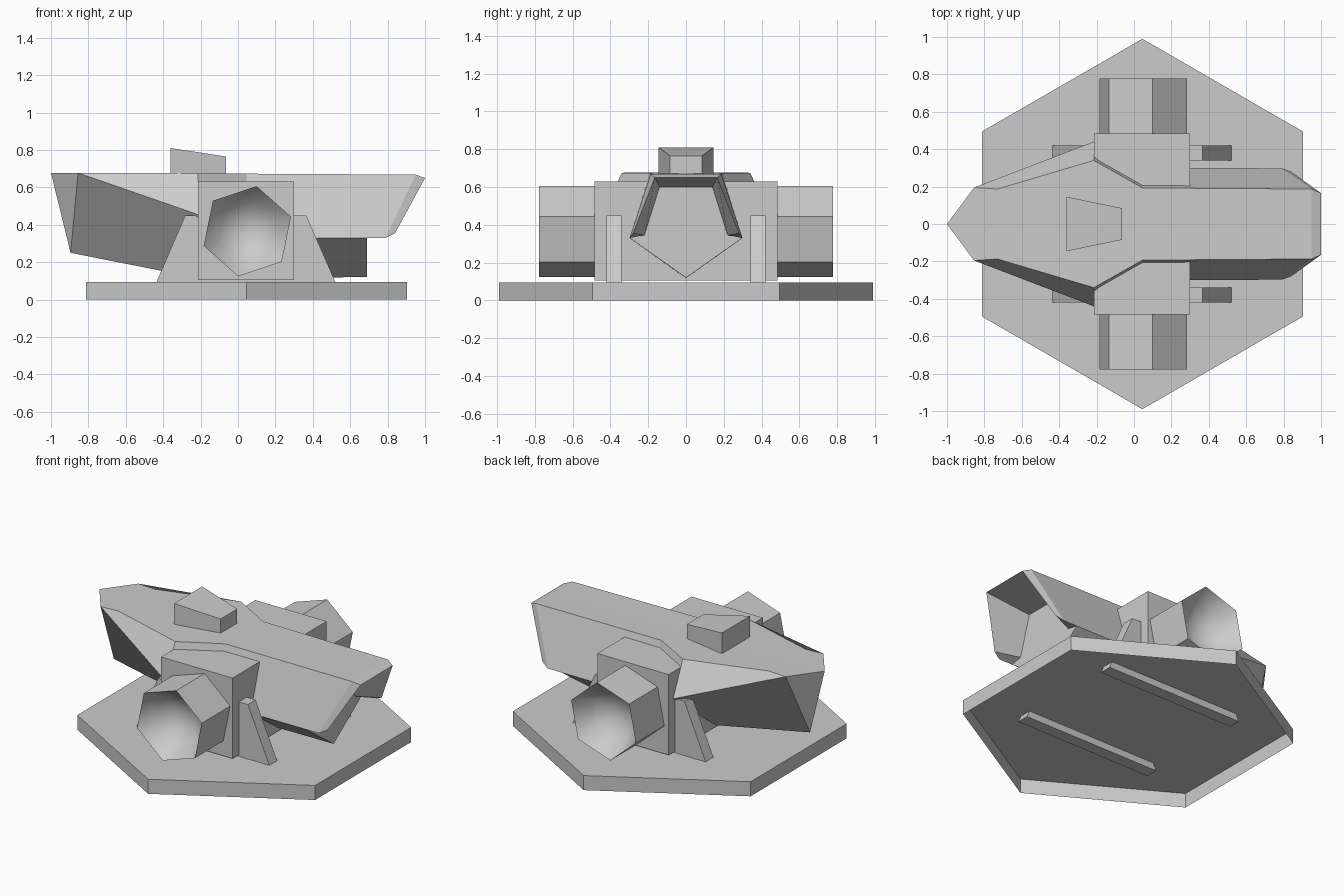
import bpy, bmesh
from math import sin, cos, radians

if "Cube" in bpy.data.objects:
    bpy.data.objects.remove(bpy.data.objects["Cube"])


def build(name, verts, faces, mirror=False):
    """Make a mesh object; mirror adds a welded copy across y = 0."""
    bm = bmesh.new()
    for s in ((1, -1) if mirror else (1,)):
        vs = [bm.verts.new((x, y * s, z)) for x, y, z in verts]
        for f in faces:
            bm.faces.new([vs[i] for i in f])
    bmesh.ops.remove_doubles(bm, verts=bm.verts, dist=0.0005)
    bmesh.ops.recalc_face_normals(bm, faces=bm.faces)
    me = bpy.data.meshes.new(name)
    bm.to_mesh(me)
    bm.free()
    ob = bpy.data.objects.new(name, me)
    bpy.context.collection.objects.link(ob)
    return ob


def bridge(n, a, b):
    """Quads joining ring a to ring b (start indices)."""
    return [(a + i, a + (i + 1) % n, b + (i + 1) % n, b + i) for i in range(n)]


def prism(name, profile, y0, y1):
    """Extrude an x-z profile along y."""
    n = len(profile)
    verts = [(x, y, z) for y in (y0, y1) for x, z in profile]
    return build(name, verts, bridge(n, 0, n) + [tuple(range(n)), tuple(range(n, 2 * n))])


# Hexagonal base, open underneath
R = 0.99
hexa = [(0.045 + R * sin(radians(60 * i)), R * cos(radians(60 * i))) for i in range(6)]
build("base_plate", [(x, y, z) for z in (0, 0.095) for x, y in hexa],
      bridge(6, 0, 6) + [tuple(range(6, 12))])

# Faceted hull with keel, pointed bow and hooded stern (half, mirrored)
hull = [
    (-1, 0, 0.677), (-0.855, 0.195, 0.677), (-0.73, 0.187, 0.677), (-0.895, 0, 0.25),
    (-0.215, 0.34, 0.675), (-0.215, 0.44, 0.455), (-0.215, 0, 0.115),
    (0.045, 0.193, 0.673), (0.045, 0.3, 0.33),
    (0.69, 0, 0.12), (0.69, 0.298, 0.33),
    (0.95, 0.187, 0.668), (0.79, 0.298, 0.33),
    (1, 0.165, 0.65), (0.84, 0.28, 0.355),
    (0.69, 0.14, 0.6), (0.69, 0.22, 0.345), (0.69, 0, 0.19),
    (0.95, 0, 0.668), (1, 0, 0.65), (0.69, 0, 0.6)]
build("hull", hull, [
    (0, 18, 11, 7, 4, 2, 1), (0, 1, 3), (1, 5, 6, 3), (1, 2, 4, 5),
    (4, 7, 8, 5), (5, 8, 6), (6, 8, 10, 9), (7, 11, 12, 10, 8),
    (11, 13, 14, 12), (18, 19, 13, 11), (19, 20, 15, 13), (13, 15, 16, 14),
    (12, 14, 16, 10), (10, 16, 17, 9), (20, 17, 16, 15)], mirror=True)

# Cabin with sloped roof
cabin = [(-0.36, 0.145), (-0.065, 0.085), (-0.065, -0.085), (-0.36, -0.145)]
build("cabin", [(x, y, 0.66) for x, y in cabin] +
      [(x, y, 0.81 if x < -0.2 else 0.765) for x, y in cabin],
      bridge(4, 0, 4) + [(0, 1, 2, 3), (4, 5, 6, 7)])

# Block through the hull that carries the pods
prism("engine_block", [(-0.215, 0.105), (0.3, 0.105), (0.3, 0.63), (-0.215, 0.63)],
      -0.485, 0.485)

strut = [(-0.455, 0.05), (0.54, 0.05), (0.365, 0.45), (-0.282, 0.45)]
angles = [radians(78.5 + 60 * i) for i in range(6)]
for s, side in ((-1, "front"), (1, "back")):
    # Tapered strut standing through the base
    prism(side + "_strut", strut, s * 0.34, s * 0.42)

    # Hexagonal pod with a smooth hollow mouth
    rings = [(0.246, 0.48), (0.246, 0.778), (0.246, 0.778), (0.165, 0.66), (0.08, 0.615)]
    verts = [(0.05 + r * cos(a), s * y, 0.365 + r * sin(a)) for r, y in rings for a in angles]
    verts.append((0.05, s * 0.6, 0.365))
    faces = [tuple(range(6))]
    for k in (0, 12, 18):
        faces += bridge(6, k, k + 6)
    # share the rim so the shell stays closed
    faces = [tuple(i - 6 if 12 <= i < 18 else i for i in f) for f in faces]
    faces += [(24 + i, 24 + (i + 1) % 6, 30) for i in range(6)]
    pod = build(side + "_pod", verts, faces)
    bm = bmesh.new()
    bm.from_mesh(pod.data)
    bmesh.ops.delete(bm, geom=[v for v in bm.verts if not v.link_faces], context='VERTS')
    for f in bm.faces:
        f.smooth = any(abs(v.co.y) < 0.7 and abs(v.co.y) > 0.5 for v in f.verts)
    for e in bm.edges:
        if len({f.smooth for f in e.link_faces}) == 2:
            e.smooth = False
    bm.to_mesh(pod.data)
    bm.free()
